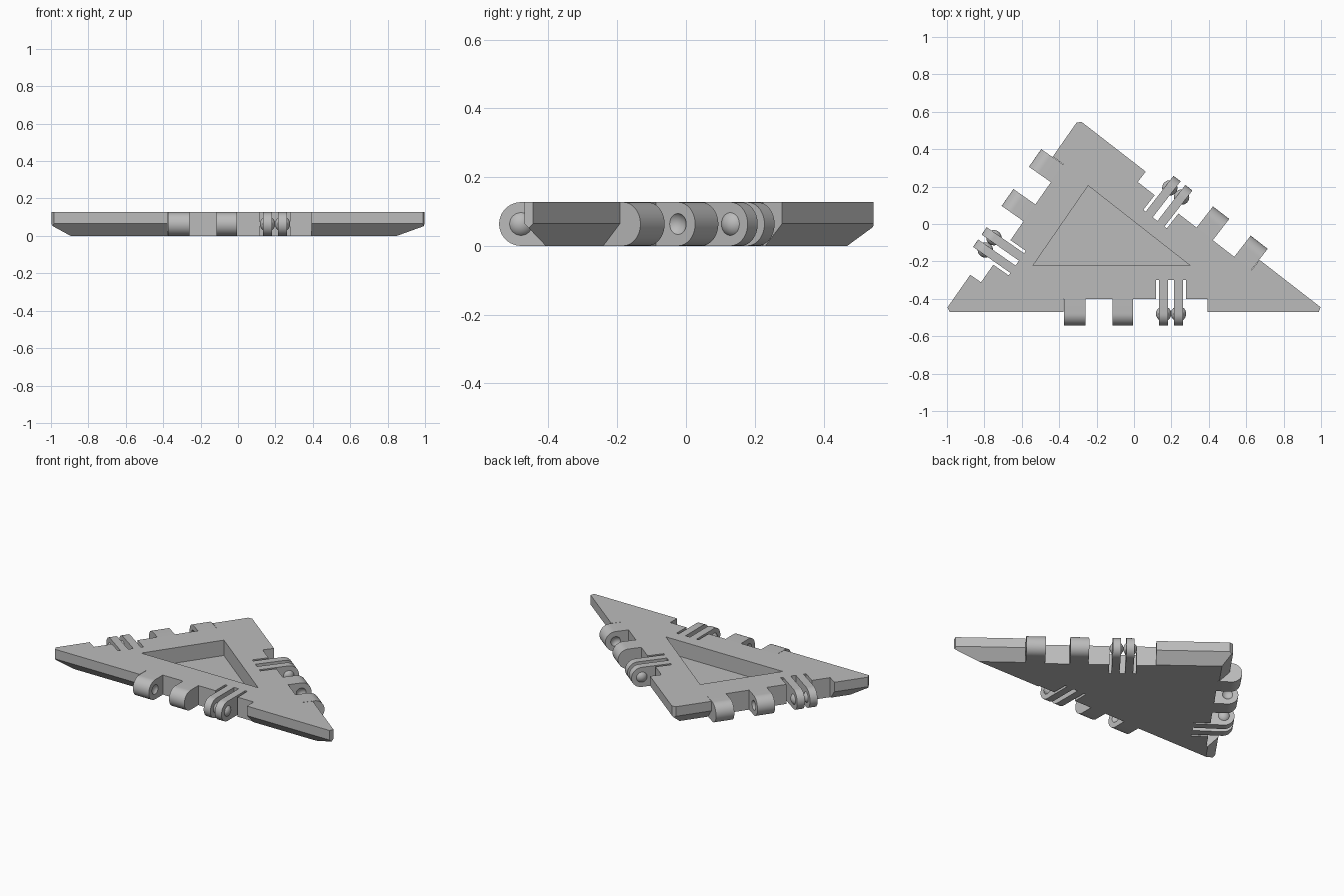
import bpy, bmesh, math
from mathutils import Vector, Matrix

old = bpy.data.objects.get("Cube")
if old:
    bpy.data.objects.remove(old, do_unlink=True)

H = 0.127            # plate height
R = H / 2            # knuckle radius
MID = H / 2
AXIS = -0.01         # hinge axis, measured inward from the plate edge
NOTCH, SLOT = 0.07, 0.17
HALF = 0.385         # half length of a hinge notch

grey = bpy.data.materials.new("plain grey")
grey.use_nodes = True
colour = (0.5, 0.5, 0.5, 1)
grey.diffuse_color = colour
grey.node_tree.nodes["Principled BSDF"].inputs["Base Color"].default_value = colour


def make(name, bm, matrix=Matrix()):
    bmesh.ops.recalc_face_normals(bm, faces=bm.faces)
    mesh = bpy.data.meshes.new(name)
    bm.to_mesh(mesh)
    bm.free()
    mesh.materials.append(grey)
    ob = bpy.data.objects.new(name, mesh)
    ob.matrix_world = matrix
    bpy.context.collection.objects.link(ob)
    return ob


def activate(ob):
    bpy.ops.object.select_all(action='DESELECT')
    ob.select_set(True)
    bpy.context.view_layer.objects.active = ob


def smooth(ob):
    activate(ob)
    bpy.ops.object.shade_smooth_by_angle(angle=math.radians(35))


def cut(ob, cutter):
    cutter.hide_render = True
    mod = ob.modifiers.new("cut", 'BOOLEAN')
    mod.solver = 'EXACT'
    mod.object = cutter
    activate(ob)
    bpy.ops.object.modifier_apply(modifier=mod.name)
    bpy.data.objects.remove(cutter, do_unlink=True)


def prism(points, offset):
    """Close a planar outline and extrude it by a vector."""
    bm = bmesh.new()
    face = bm.faces.new([bm.verts.new(p) for p in points])
    new = bmesh.ops.extrude_face_region(bm, geom=[face])["geom"]
    bmesh.ops.translate(bm, vec=offset,
                        verts=[v for v in new if isinstance(v, bmesh.types.BMVert)])
    return bm


def ball(name, x, radius, frame):
    bm = bmesh.new()
    bmesh.ops.create_uvsphere(bm, u_segments=32, v_segments=16, radius=radius)
    return make(name, bm, frame @ Matrix.Translation((x, AXIS, MID)))


def lug(name, x0, x1, frame):
    """Block with a rounded outer end, filling the notch from its back wall."""
    outline = [(x0, NOTCH, 0), (x0, NOTCH, H)]
    for i in range(25):
        a = math.pi * i / 24
        outline.append((x0, AXIS - R * math.sin(a), MID + R * math.cos(a)))
    return make(name, prism(outline, (x1 - x0, 0, 0)), frame)


# Triangular plate with an undercut lower rim
tips = [Vector(p) for p in ((-1.014, -0.47, 0), (1.03, -0.47, 0), (-0.296, 0.558, 0))]
corners = []         # inward bisector and half angle of each tip
for i, p in enumerate(tips):
    a = (tips[i - 1] - p).normalized()
    b = (tips[(i + 1) % 3] - p).normalized()
    corners.append(((a + b).normalized(), a.angle(b) / 2))

bm = bmesh.new()
rings = []
for z, inset in ((0, 0.062), (0.065, 0), (H, 0)):
    rings.append([bm.verts.new(p + d * inset / math.sin(h) + Vector((0, 0, z)))
                  for p, (d, h) in zip(tips, corners)])
for low, high in zip(rings, rings[1:]):
    for i in range(3):
        j = (i + 1) % 3
        bm.faces.new((low[i], low[j], high[j], high[i]))
bm.faces.new(rings[0][::-1])
bm.faces.new(rings[-1])
# Blunt the three tips
for p, (d, h) in zip(tips, corners):
    res = bmesh.ops.bisect_plane(bm, geom=bm.verts[:] + bm.edges[:] + bm.faces[:],
                                 plane_co=p + d * 0.0135 / math.tan(h),
                                 plane_no=-d, clear_outer=True)
    rim = [e for e in res["geom_cut"] if isinstance(e, bmesh.types.BMEdge)]
    bmesh.ops.holes_fill(bm, edges=rim)
plate = make("triangular_plate", bm)

# Triangular pocket in the top
pocket = [(-0.54, -0.222, 0.027), (0.30, -0.222, 0.027), (-0.245, 0.205, 0.027)]
cut(plate, make("pocket_cutter", prism(pocket, (0, 0, 0.3))))

# One hinge set on every edge
knuckles = ((-0.383, -0.268, 1), (-0.123, -0.013, -1))   # span, dimpled side
prongs = ((0.126, 0.174), (0.206, 0.254))
slots = ((0.110, 0.126), (0.174, 0.206), (0.254, 0.270))

for i, side in enumerate(("front", "right", "left")):
    p, q = tips[i], tips[(i + 1) % 3]
    d = (q - p).normalized()
    frame = Matrix.Translation((p + q) / 2) @ Matrix.Rotation(math.atan2(d.y, d.x), 4, 'Z')

    # Notch with three flexing slots
    comb = [(-HALF, -0.1), (-HALF, NOTCH)]
    for a, b in slots:
        comb += [(a, NOTCH), (a, SLOT), (b, SLOT), (b, NOTCH)]
    comb += [(HALF, NOTCH), (HALF, -0.1)]
    cut(plate, make("notch_cutter",
                    prism([(x, y, -0.1) for x, y in comb], (0, 0, 0.4)), frame))

    # Knuckles with a round dimple on the facing sides
    for n, (a, b, way) in enumerate(knuckles, 1):
        knuckle = lug(f"{side}_knuckle_{n}", a, b, frame)
        face = b if way > 0 else a
        cut(knuckle, ball("dimple_cutter", face + way * 0.024, 0.039, frame))
        smooth(knuckle)

    # Spring prongs with snap balls
    for n, (a, b) in enumerate(prongs, 1):
        smooth(lug(f"{side}_prong_{n}", a, b, frame))
        smooth(ball(f"{side}_snap_ball_{n}", (a + b) / 2, 0.041, frame))
